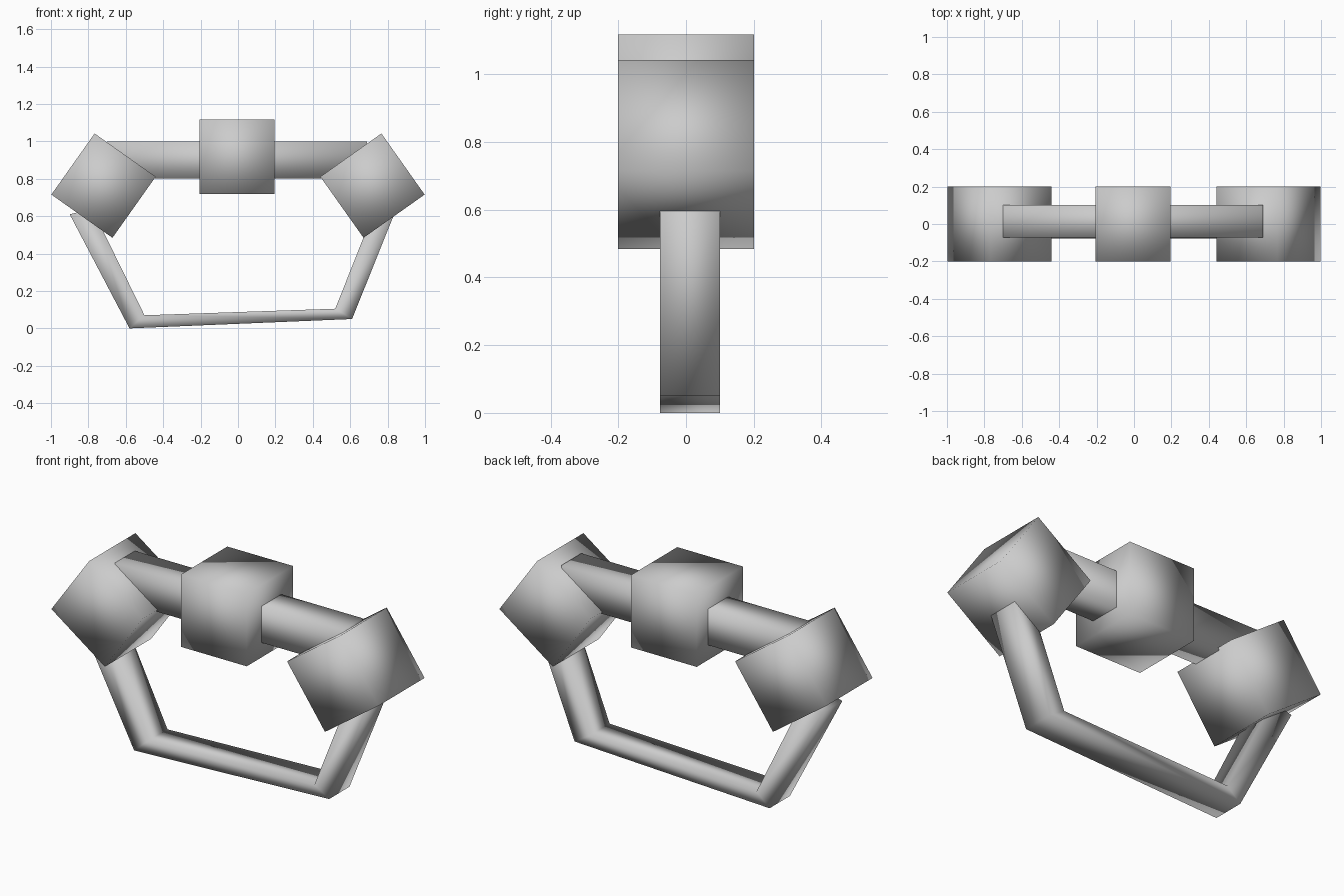
import bpy, bmesh
from math import atan2
from mathutils import Matrix

default = bpy.data.objects.get("Cube")
if default:
    bpy.data.objects.remove(default, do_unlink=True)

# One plain grey for every part
grey = bpy.data.materials.new("plain grey")
grey.use_nodes = True
colour = (0.6, 0.6, 0.6, 1)
grey.diffuse_color = colour
grey.node_tree.nodes["Principled BSDF"].inputs["Base Color"].default_value = colour


def finish(bm, name):
    """Turn a bmesh into a fully smooth-shaded object."""
    bmesh.ops.recalc_face_normals(bm, faces=bm.faces)
    for face in bm.faces:
        face.smooth = True
    mesh = bpy.data.meshes.new(name)
    bm.to_mesh(mesh)
    bm.free()
    mesh.materials.append(grey)
    obj = bpy.data.objects.new(name, mesh)
    bpy.context.collection.objects.link(obj)
    return obj


def box(name, centre, size, tilt=0.0):
    bm = bmesh.new()
    bmesh.ops.create_cube(bm, size=1, matrix=Matrix.Diagonal((*size, 1)))
    obj = finish(bm, name)
    obj.location = centre
    obj.rotation_euler.y = tilt
    return obj


# Blocks: one upright in the middle, one tilted at each end
block = (0.4, 0.402, 0.4)
tilt = atan2(0.23, 0.325)
box("middle_block", (-0.006, 0, 0.918), block)
box("left_block", (0.719, 0, 0.763), block, -tilt)
box("right_block", (-0.719, 0, 0.763), block, tilt)

# Straight bar through the blocks
box("top_bar", (-0.005, 0.014, 0.9), (1.39, 0.175, 0.2))

# Bent lower handle: (outer, inner) points swept between two y planes
stations = [
    ((-0.90, 0.61), (-0.78, 0.64)),
    ((-0.58, 0.0), (-0.50, 0.07)),
    ((0.61, 0.05), (0.52, 0.105)),
    ((0.855, 0.66), (0.74, 0.66)),
]
front, back = -0.077, 0.1
bm = bmesh.new()
rings = []
for (ox, oz), (ix, iz) in stations:
    corners = [(ox, front, oz), (ox, back, oz), (ix, back, iz), (ix, front, iz)]
    rings.append([bm.verts.new(c) for c in corners])
for a, b in zip(rings, rings[1:]):
    for i in range(4):
        j = (i + 1) % 4
        bm.faces.new((a[i], a[j], b[j], b[i]))
bm.faces.new(rings[0])
bm.faces.new(rings[-1])
finish(bm, "lower_handle")
